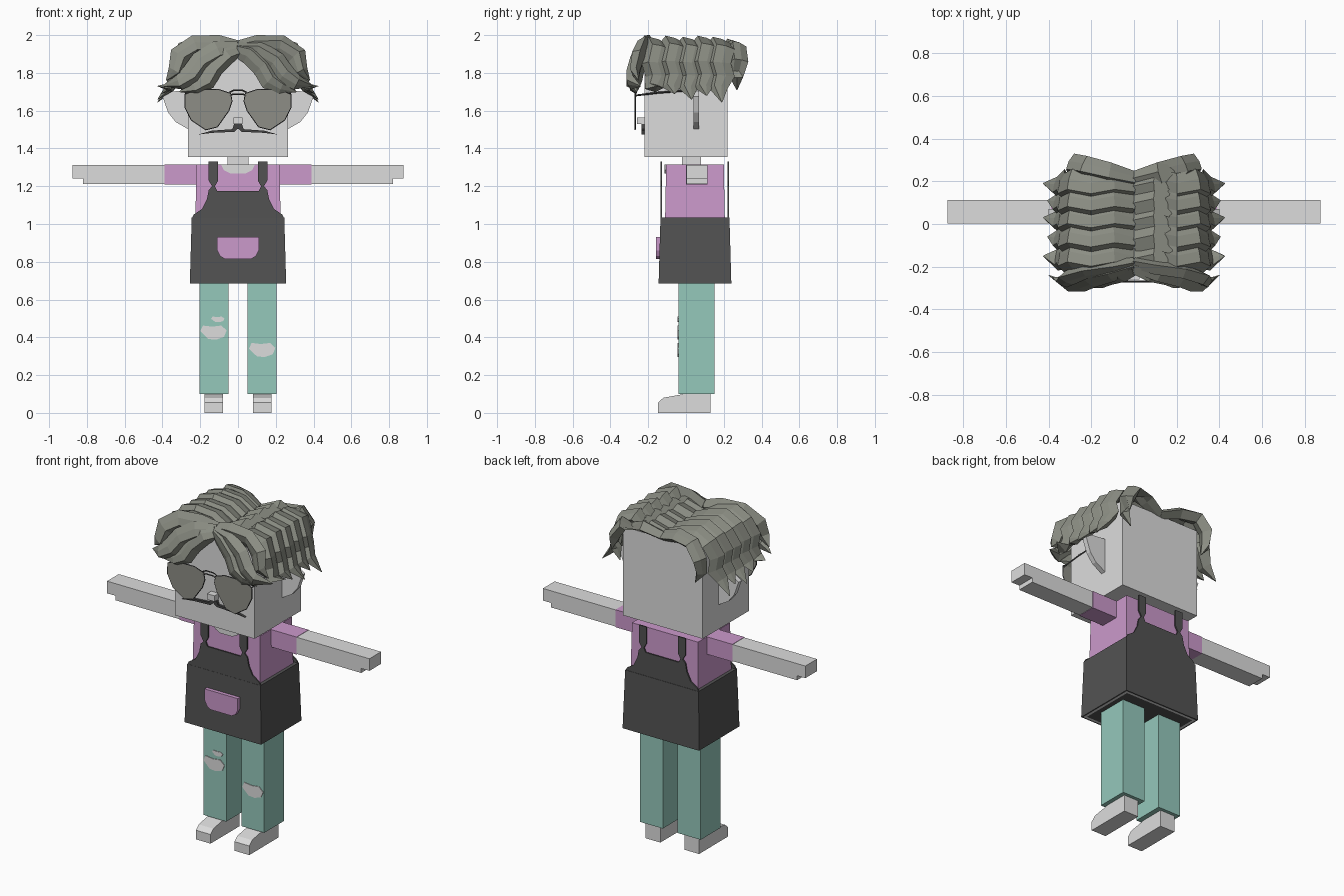
import bpy, bmesh
from mathutils import Vector

if "Cube" in bpy.data.objects:
    bpy.data.objects.remove(bpy.data.objects["Cube"])


def material(name, r, g, b):
    m = bpy.data.materials.new(name)
    m.use_nodes = True
    m.diffuse_color = (r, g, b, 1)
    m.node_tree.nodes["Principled BSDF"].inputs["Base Color"].default_value = (r, g, b, 1)
    return m


SKIN = material("pale skin", .72, .72, .72)
PINK = material("pink cloth", .6, .32, .6)
TEAL = material("teal denim", .3, .58, .5)
DARK = material("charcoal cloth", .085, .085, .085)
HAIR = material("olive grey hair", .26, .27, .23)
LENS = material("smoky lens", .27, .27, .24)
WIRE = material("dark wire", .06, .06, .06)


def finish(name, bm, *mats):
    bmesh.ops.recalc_face_normals(bm, faces=bm.faces)
    me = bpy.data.meshes.new(name)
    bm.to_mesh(me)
    bm.free()
    for m in mats:
        me.materials.append(m)
    ob = bpy.data.objects.new(name, me)
    bpy.context.collection.objects.link(ob)
    return ob


def box(name, mat, x, y, z, grow=0):
    """Box between ranges; the bottom is wider by grow."""
    bm = bmesh.new()
    bmesh.ops.create_cube(bm, size=1)
    for v in bm.verts:
        g = grow if v.co.z < 0 else 0
        lo = [x[0] - g, y[0] - g, z[0]]
        hi = [x[1] + g, y[1] + g, z[1]]
        v.co = [hi[i] if v.co[i] > 0 else lo[i] for i in range(3)]
    return finish(name, bm, mat)


def prism(name, mat, pts, a, b, axis="y"):
    """Outline extruded from a to b along the axis."""
    bm = bmesh.new()
    place = (lambda p: (p[0], a, p[1])) if axis == "y" else (lambda p: (a, p[0], p[1]))
    face = bm.faces.new([bm.verts.new(place(p)) for p in pts])
    ext = bmesh.ops.extrude_face_region(bm, geom=[face])
    d = Vector((0, b - a, 0)) if axis == "y" else Vector((b - a, 0, 0))
    bmesh.ops.translate(bm, vec=d, verts=[g for g in ext["geom"] if isinstance(g, bmesh.types.BMVert)])
    return finish(name, bm, mat)


def flip(pts, s):
    return [(s * p[0], *p[1:]) for p in pts]


def wire(name, mat, pts, r, closed=False):
    cu = bpy.data.curves.new(name, "CURVE")
    cu.dimensions = "3D"
    cu.bevel_depth = r
    cu.bevel_resolution = 0
    sp = cu.splines.new("POLY")
    sp.points.add(len(pts) - 1)
    for p, co in zip(sp.points, pts):
        p.co = (*co, 1)
    sp.use_cyclic_u = closed
    cu.materials.append(mat)
    bpy.context.collection.objects.link(bpy.data.objects.new(name, cu))


SECTION = [(-1, -.2), (-.45, .9), (.3, .6), (1, 0), (.1, -.8)]


def lock(name, pts, w, t, across=None):
    """Flat tapered strand of hair swept along a path."""
    bm = bmesh.new()
    pts = [Vector(p) for p in pts]
    n = len(pts) - 1
    rings = []
    for i, p in enumerate(pts):
        tan = (pts[min(i + 1, n)] - pts[max(i - 1, 0)]).normalized()
        side = Vector(across) if across else tan.cross(Vector((0, -1, 0)))
        side = (side - tan * side.dot(tan)).normalized()
        up = side.cross(tan)
        if (not across and up.y > 0) or (across and up.z < 0 and up.x * p.x < 0):
            up = -up
        k = .04 if i == n else .75 if i in (0, n - 1) else 1
        rings.append([bm.verts.new(p + side * (w * k * a) + up * (t * k * b)) for a, b in SECTION])
    m = len(SECTION)
    for r, q in zip(rings, rings[1:]):
        for j in range(m):
            bm.faces.new((r[j], r[(j + 1) % m], q[(j + 1) % m], q[j]))
    bm.faces.new(rings[0])
    bm.faces.new(rings[-1])
    finish(name, bm, HAIR)


# head, neck, torso
box("head", SKIN, (-.265, .265), (-.22, .22), (1.355, 1.89))
box("neck", SKIN, (-.055, .055), (-.02, .08), (1.27, 1.36))
box("shirt", PINK, (-.22, .22), (-.105, .2), (1, 1.315), .006)
prism("neckline", SKIN, [(-.09, 1.315), (-.075, 1.285), (-.04, 1.267), (.04, 1.267), (.075, 1.285), (.09, 1.315)], -.113, -.1)

# apron skirt with a pale lining strip underneath
skirt = box("apron_skirt", DARK, (-.245, .245), (-.135, .23), (.685, 1.035), .01)
skirt.data.materials.append(SKIN)
bm = bmesh.new()
bm.from_mesh(skirt.data)
bm.faces.ensure_lookup_table()
base = min(bm.faces, key=lambda f: f.calc_center_median().z)
bmesh.ops.inset_region(bm, faces=[base], thickness=.012)
for f in bmesh.ops.inset_region(bm, faces=[base], thickness=.02)["faces"]:
    f.material_index = 1
bm.to_mesh(skirt.data)
bm.free()

# bib and straps, front and back
half = [(.245, 1.03), (.235, 1.05), (.19, 1.08), (.165, 1.13), (.155, 1.18), (.137, 1.2), (.155, 1.23),
        (.155, 1.33), (.105, 1.33), (.105, 1.23), (.122, 1.2), (.11, 1.175)]
bib = half + flip(half, -1)[::-1]
prism("apron_bib_front", DARK, bib, -.134, -.126)
prism("apron_bib_back", DARK, bib, .22, .228)
pocket = [(.11, .93), (.11, .86), (.095, .83), (.07, .815)]
prism("apron_pocket", PINK, pocket + flip(pocket, -1)[::-1], -.16, -.13)

# limbs
foot = [(.13, 0), (.13, .1), (-.01, .1), (-.12, .08), (-.147, .055), (-.147, 0)]
ear = [(.26, 1.71), (.36, 1.7), (.4, 1.675), (.37, 1.59), (.33, 1.54), (.26, 1.5)]
lens = [(.04, 1.69), (.1, 1.71), (.22, 1.71), (.28, 1.685), (.28, 1.62), (.245, 1.55),
        (.17, 1.5), (.11, 1.515), (.05, 1.6), (.033, 1.65)]
whisker = [(0, 1.535), (.02, 1.53), (.03, 1.502), (.14, 1.494), (.21, 1.474), (.13, 1.483), (.02, 1.488), (0, 1.505)]
for s, side in ((1, "left"), (-1, "right")):
    def span(a, b):
        return sorted((s * a, s * b))
    box(side + "_trouser_leg", TEAL, span(.05, .203), (-.04, .15), (.1, .69))
    prism(side + "_foot", SKIN, foot, s * .08, s * .178, "x")
    box(side + "_sleeve", PINK, span(.21, .39), (0, .115), (1.21, 1.315))
    box(side + "_arm", SKIN, span(.39, .82), (.002, .113), (1.213, 1.313))
    box(side + "_fingers", SKIN, span(.82, .875), (.002, .113), (1.24, 1.313))
    prism(side + "_ear", SKIN, flip(ear, s), .04, .07)
    # glasses and moustache
    prism(side + "_lens", LENS, flip(lens, s), -.272, -.266)
    wire(side + "_rim", WIRE, [(s * x, -.269, z) for x, z in lens], .004, True)
    wire(side + "_temple", WIRE, [(s * .275, -.269, 1.68), (s * .275, -.15, 1.695), (s * .27, .05, 1.71)], .005)
    prism(side + "_moustache", WIRE, flip(whisker, s), -.235, -.218)
for z in (1.688, 1.707):
    wire("glasses_bridge", WIRE, [(-.045, -.269, z - .01), (-.025, -.269, z), (.025, -.269, z), (.045, -.269, z - .01)], .004)
box("nose", SKIN, (-.025, .025), (-.26, -.215), (1.53, 1.565))

# torn patches in the trousers
big = [(-.5, .1), (-.4, .5), (-.05, .42), (.3, .5), (.5, .15), (.4, -.3), (.1, -.5), (-.2, -.45)]
for x, z, w, h in ((-.13, .425, .14, .075), (-.107, .495, .07, .03), (.128, .333, .14, .075)):
    prism("knee_tear", SKIN, [(x + a * w, z + b * h) for a, b in big], -.044, -.036)

# hair: rows over the crown, front fringe, nape
crown = [(0, 1.9), (.1, 1.935), (.2, 1.955), (.29, 1.925), (.325, 1.85), (.325, 1.78), (.36, 1.72)]
rows = [(-.16, 1.73), (-.07, 1.69), (.02, 1.66), (.1, 1.68), (.18, 1.645)]
fringe = [
    [(0, -.21, 1.92), (.06, -.235, 1.9), (.13, -.25, 1.83), (.17, -.265, 1.76), (.23, -.27, 1.725), (.31, -.26, 1.7)],
    [(0, -.2, 1.925), (.11, -.235, 1.915), (.2, -.26, 1.86), (.25, -.28, 1.79), (.31, -.29, 1.75), (.4, -.24, 1.73)],
    [(0, -.18, 1.93), (.1, -.2, 1.945), (.23, -.22, 1.945), (.31, -.25, 1.89), (.33, -.27, 1.81), (.38, -.25, 1.76)],
]
nape = [(0, .21, 1.9), (.12, .24, 1.94), (.23, .27, 1.935), (.28, .28, 1.86), (.285, .265, 1.78), (.25, .27, 1.71)]
for s in (1, -1):
    for r, (y, tip) in enumerate(rows):
        path = [(s * x, y + (.012 if i % 2 else -.008), z + .006 * (r % 2)) for i, (x, z) in enumerate(crown)]
        path.append((s * (.425 - .02 * (r % 2)), y + .01, tip))
        lock("crown_lock", path, .066, .04, (0, 1, 0))
    for path in fringe:
        lock("fringe_lock", flip(path, s), .055, .04)
    lock("nape_lock", flip(nape, s), .05, .045, (0, 1, 0))
